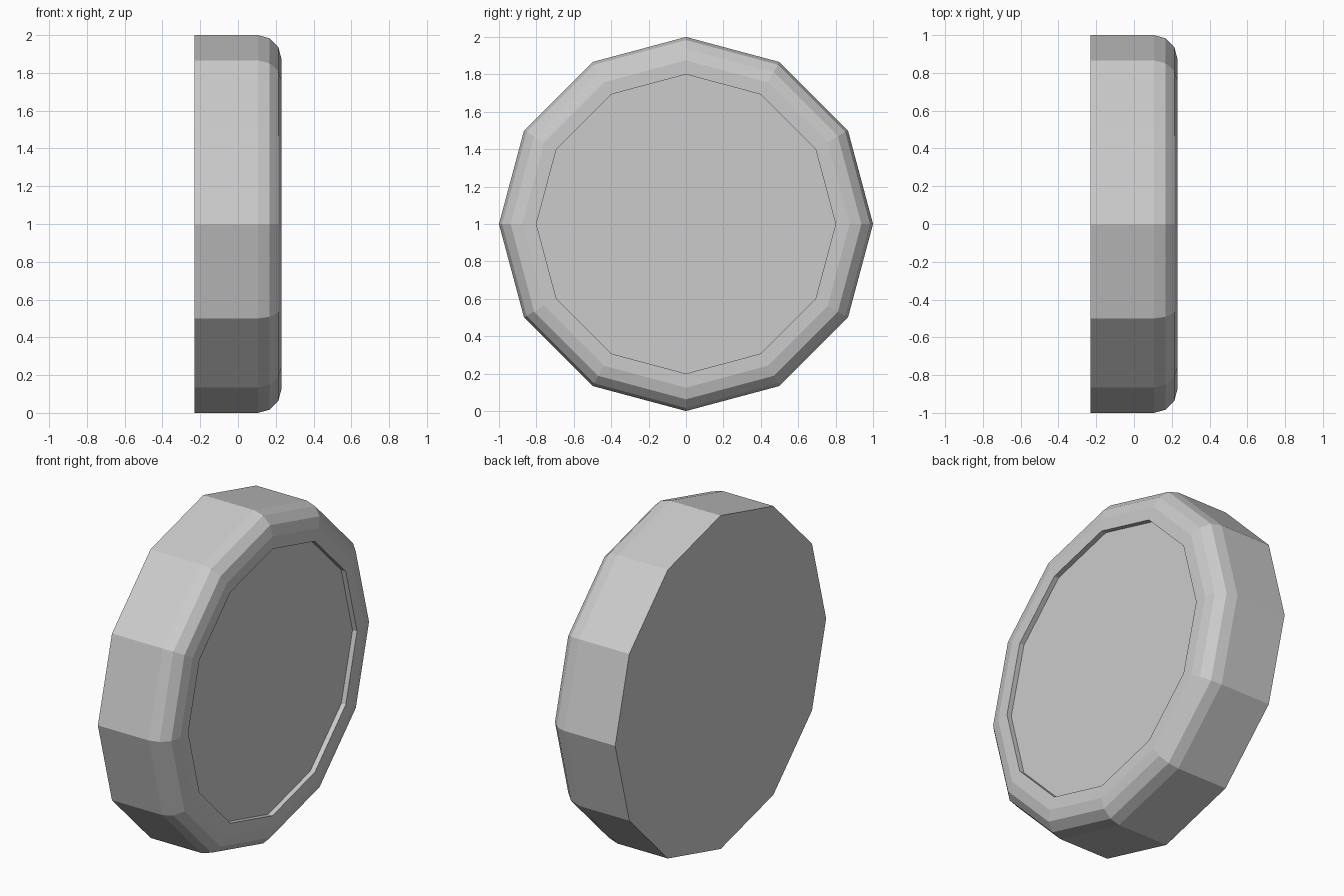
import bpy, bmesh
from math import sin, cos, pi

if "Cube" in bpy.data.objects:
    bpy.data.objects.remove(bpy.data.objects["Cube"])

SIDES = 12
# Profile of the disc: (x position, radius), from flat back to recessed front
bevel = [(0.105 + 0.125 * sin(i * pi / 6), 0.875 + 0.125 * cos(i * pi / 6)) for i in range(4)]
profile = [(-0.23, 1.0)] + bevel + [(0.23, 0.8), (0.2, 0.8)]

# Twelve-sided rings around the x axis
bm = bmesh.new()
rings = [[bm.verts.new((x, r * cos(2 * pi * k / SIDES), 1 + r * sin(2 * pi * k / SIDES)))
          for k in range(SIDES)] for x, r in profile]

# Rim, rounded edge and recess wall
for a, b in zip(rings, rings[1:]):
    for k in range(SIDES):
        n = (k + 1) % SIDES
        bm.faces.new((a[k], a[n], b[n], b[k]))

# Flat back and recessed front panel
bm.faces.new(rings[0][::-1])
bm.faces.new(rings[-1])
bmesh.ops.recalc_face_normals(bm, faces=bm.faces)

mesh = bpy.data.meshes.new("round_button")
bm.to_mesh(mesh)
bm.free()
bpy.context.collection.objects.link(bpy.data.objects.new("round_button", mesh))
